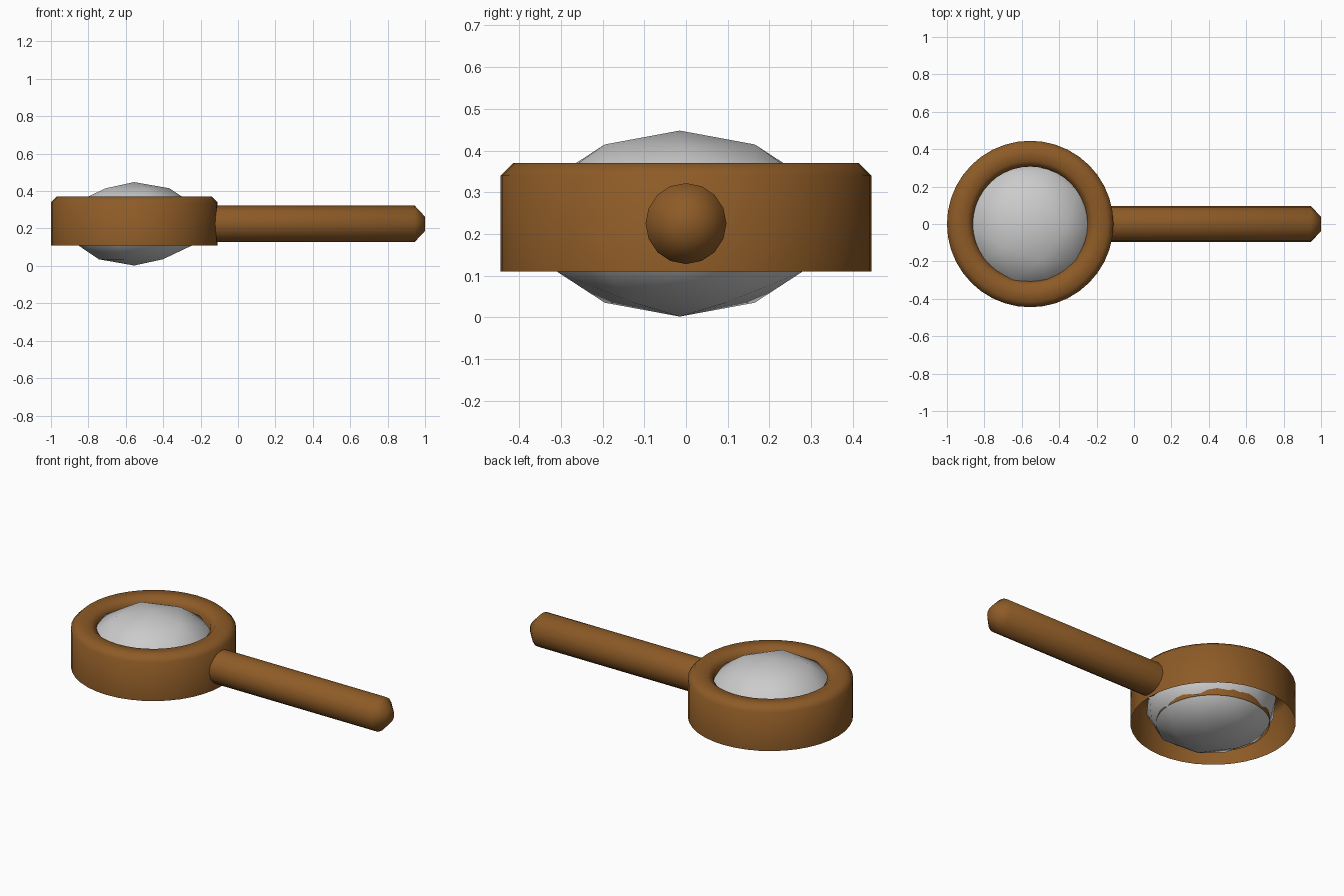
import bpy, bmesh, math
from mathutils import Matrix, Vector

if "Cube" in bpy.data.objects:
    bpy.data.objects.remove(bpy.data.objects["Cube"])

HEAD_X = -0.555
MID_Z = 0.225

brown = bpy.data.materials.new("brown")
brown.diffuse_color = (0.27, 0.105, 0.02, 1)
brown.use_nodes = True
brown.node_tree.nodes["Principled BSDF"].inputs["Base Color"].default_value = brown.diffuse_color


def finish(bm, name, material=None):
    me = bpy.data.meshes.new(name)
    bm.to_mesh(me)
    bm.free()
    for p in me.polygons:
        p.use_smooth = True
    if material:
        me.materials.append(material)
    ob = bpy.data.objects.new(name, me)
    bpy.context.collection.objects.link(ob)
    return ob


def lathe(name, profile, segments, matrix, material):
    """Revolve (radius, height) points around local z, leaving open ends open."""
    bm = bmesh.new()
    rings = []
    for r, h in profile:
        rings.append([bm.verts.new((r * math.cos(a), r * math.sin(a), h))
                      for a in (2 * math.pi * i / segments for i in range(segments))])
    for lo, hi in zip(rings, rings[1:]):
        for i in range(segments):
            j = (i + 1) % segments
            bm.faces.new((lo[i], lo[j], hi[j], hi[i]))
    if profile[-1][0] < 0.05:
        bm.faces.new(rings[-1])
    bm.transform(matrix)
    return finish(bm, name, material)


# Frame: hollow channel with bevelled top, open underneath
lathe("lens_frame",
      [(0.445, 0.11), (0.445, 0.34), (0.415, 0.37),
       (0.337, 0.37), (0.307, 0.34), (0.307, 0.11)],
      40, Matrix.Translation((HEAD_X, 0, 0)), brown)

# Handle: round bar along x with a chamfered tip
lathe("handle",
      [(0.097, -0.14), (0.097, 0.945), (0.038, 1.0)],
      16, Matrix.Translation((0, 0, MID_Z)) @ Matrix.Rotation(math.pi / 2, 4, 'Y'), brown)

# Lens: flattened low-poly icosphere, bulging through the frame
bm = bmesh.new()
bmesh.ops.create_icosphere(bm, subdivisions=2, radius=1)
bmesh.ops.scale(bm, vec=Vector((0.36, 0.36, 0.223)), verts=bm.verts)
bmesh.ops.translate(bm, vec=Vector((HEAD_X, -0.015, MID_Z)), verts=bm.verts)
finish(bm, "lens")
